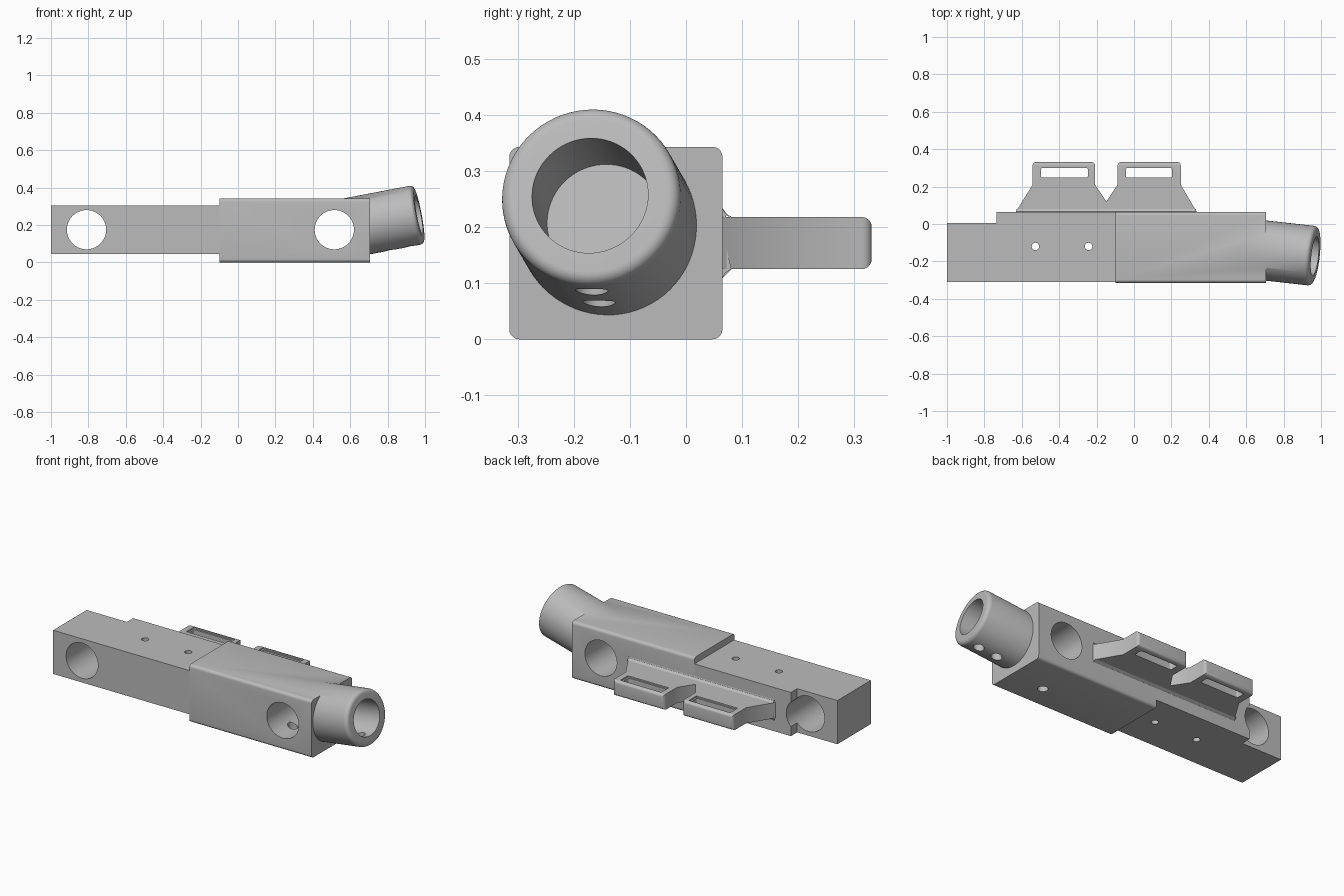
import bpy, bmesh, math
from mathutils import Vector, Matrix

old = bpy.data.objects.get("Cube")
if old:
    bpy.data.objects.remove(old, do_unlink=True)

grey = bpy.data.materials.new("light_grey")
grey.use_nodes = True
grey.diffuse_color = (0.5, 0.5, 0.5, 1)
grey.node_tree.nodes["Principled BSDF"].inputs["Base Color"].default_value = (0.5, 0.5, 0.5, 1)


def finish(name, bm):
    bmesh.ops.recalc_face_normals(bm, faces=bm.faces)
    mesh = bpy.data.meshes.new(name)
    bm.to_mesh(mesh)
    bm.free()
    mesh.materials.append(grey)
    ob = bpy.data.objects.new(name, mesh)
    bpy.context.collection.objects.link(ob)
    return ob


def prism(name, points, lo, hi, axis="z", bevel=0, pick=None):
    """Extrude an outline along z (points are x, y) or x (points are y, z)."""
    bm = bmesh.new()
    at = (lambda p: (p[0], p[1], lo)) if axis == "z" else (lambda p: (lo, p[0], p[1]))
    face = bm.faces.new([bm.verts.new(at(p)) for p in points])
    new = bmesh.ops.extrude_face_region(bm, geom=[face])["geom"]
    shift = (0, 0, hi - lo) if axis == "z" else (hi - lo, 0, 0)
    bmesh.ops.translate(bm, verts=[v for v in new if isinstance(v, bmesh.types.BMVert)], vec=shift)
    if bevel:
        bmesh.ops.bevel(bm, geom=[e for e in bm.edges if pick(e)], offset=bevel,
                        segments=5, profile=0.5, affect="EDGES")
    return finish(name, bm)


def rect(x0, x1, y0, y1):
    return [(x0, y0), (x1, y0), (x1, y1), (x0, y1)]


def lathe(name, profile, origin, direction, steps=72):
    """Closed turned solid; profile is (radius, distance along the axis)."""
    bm = bmesh.new()
    turn = Vector(direction).to_track_quat("Z", "Y").to_matrix().to_4x4()
    rings = []
    for r, h in profile:
        rings.append([bm.verts.new((r * math.cos(2 * math.pi * i / steps),
                                    r * math.sin(2 * math.pi * i / steps), h)) for i in range(steps)])
    for a, b in zip(rings, rings[1:]):
        for i in range(steps):
            j = (i + 1) % steps
            bm.faces.new((a[i], a[j], b[j], b[i]))
    bm.faces.new(rings[0])
    bm.faces.new(rings[-1])
    bmesh.ops.transform(bm, matrix=Matrix.Translation(origin) @ turn, verts=bm.verts)
    return finish(name, bm)


def activate(ob):
    bpy.ops.object.select_all(action="DESELECT")
    ob.select_set(True)
    bpy.context.view_layer.objects.active = ob


def combine(ob, other, operation):
    activate(ob)
    mod = ob.modifiers.new(operation.lower(), "BOOLEAN")
    mod.operation, mod.solver, mod.object = operation, "EXACT", other
    bpy.ops.object.modifier_apply(modifier=mod.name)
    bpy.data.objects.remove(other, do_unlink=True)


def smooth(ob):
    activate(ob)
    bpy.ops.object.shade_smooth_by_angle(angle=math.radians(35))


# Thick block with its long edges rounded
body = prism("main_body", rect(-0.1, 0.705, -0.315, 0.065), 0, 0.343, bevel=0.018,
             pick=lambda e: abs(e.verts[0].co.x - e.verts[1].co.x) > 0.5)

# Thin stepped block
combine(body, prism("thin_block", [(-1, -0.31), (-0.03, -0.31), (-0.03, 0.064), (-0.735, 0.064),
                                   (-0.735, 0.005), (-1, 0.005)], 0.045, 0.305), "UNION")

# Angled socket with a rounded rim, then its blind bore
END, AXIS = Vector((0.967, -0.171, 0.256)), Vector((1, -0.11, 0.19)).normalized()
R, ROUND = 0.16, 0.022
rim = [(R - ROUND + ROUND * math.cos(a * math.pi / 12), -ROUND + ROUND * math.sin(a * math.pi / 12))
       for a in range(7)]
combine(body, lathe("socket", [(R, -0.46)] + rim, END, AXIS), "UNION")
combine(body, lathe("bore", [(0.104, -0.25), (0.104, 0.1)], END, AXIS), "DIFFERENCE")

# Large cross holes, small upright holes, and screw holes underneath
for x in (-0.81, 0.515):
    combine(body, lathe("cross_hole", [(0.105, -0.5), (0.105, 0.5)], (x, 0, 0.175), (0, 1, 0), 64), "DIFFERENCE")
for x, y, r, top in ((-0.527, -0.12, 0.02, 0.5), (-0.243, -0.12, 0.02, 0.5),
                     (0.48, -0.17, 0.028, 0.17), (0.81, -0.155, 0.029, 0.2), (0.92, -0.168, 0.029, 0.2)):
    combine(body, lathe("screw_hole", [(r, -0.1), (r, top)], (x, y, 0), (0, 0, 1), 24), "DIFFERENCE")
smooth(body)

# Rear bracket with two strap loops
outline = [(-0.64, 0.055), (-0.632, 0.065), (-0.542, 0.21), (-0.542, 0.331), (-0.208, 0.331),
           (-0.208, 0.21), (-0.148, 0.12), (-0.088, 0.21), (-0.088, 0.331), (0.25, 0.331),
           (0.25, 0.21), (0.335, 0.065), (0.341, 0.055)]
bracket = prism("strap_bracket", outline, 0.125, 0.218, bevel=0.018,
                pick=lambda e: all(v.co.y > 0.3 for v in e.verts))
for x0, x1 in ((-0.498, -0.246), (-0.044, 0.204)):
    slot = prism("strap_slot", rect(x0, x1, 0.248, 0.3), 0, 0.4, bevel=0.01,
                 pick=lambda e: abs(e.verts[0].co.z - e.verts[1].co.z) > 0.2)
    combine(bracket, slot, "DIFFERENCE")
    flare = prism("slot_flare", rect(x0 - 0.01, x1 + 0.01, 0.24, 0.31), 0.21, 0.4)
    combine(bracket, flare, "DIFFERENCE")
smooth(bracket)

# Concave fillet where the bracket meets the body
F = 0.016
arc = [(0.065 + F - F * math.sin(a * math.pi / 10), 0.218 + F - F * math.cos(a * math.pi / 10)) for a in range(6)]
arc += [(y, 0.343 - z) for y, z in reversed(arc)]
fillet = prism("bracket_fillet", arc + [(0.055, 0.109), (0.055, 0.234)], -0.628, 0.331, axis="x")
smooth(fillet)
